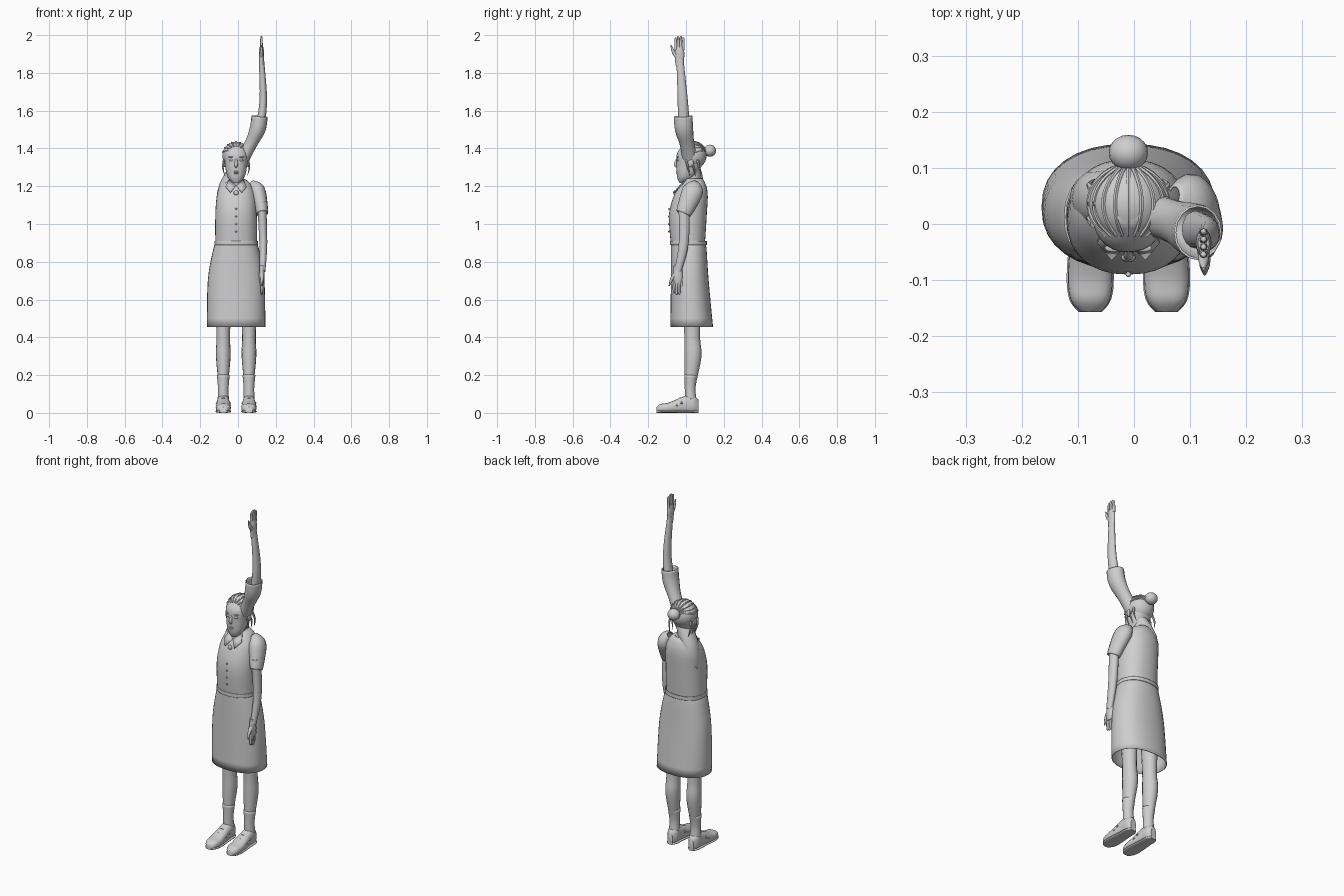
import bpy, bmesh, math
from mathutils import Vector

cube = bpy.data.objects.get("Cube")
if cube:
    bpy.data.objects.remove(cube, do_unlink=True)

grey = bpy.data.materials.new("plain grey")
grey.use_nodes = True
grey.diffuse_color = (.62, .62, .62, 1)
grey.node_tree.nodes["Principled BSDF"].inputs["Base Color"].default_value = grey.diffuse_color

MID = -.01  # middle of the body
X_AXIS, Y_AXIS, Z_AXIS = Vector((1, 0, 0)), Vector((0, 1, 0)), Vector((0, 0, 1))
SIDES = ((-1, "right"), (1, "left"))


def finish(name, bm, thickness=0):
    """Turn a bmesh into a smooth object with sharp creases, thickened if asked."""
    bmesh.ops.recalc_face_normals(bm, faces=bm.faces)
    mesh = bpy.data.meshes.new(name)
    bm.to_mesh(mesh)
    bm.free()
    mesh.materials.append(grey)
    for polygon in mesh.polygons:
        polygon.use_smooth = True
    mesh.set_sharp_from_angle(angle=math.radians(45))
    part = bpy.data.objects.new(name, mesh)
    bpy.context.collection.objects.link(part)
    if thickness:
        part.modifiers.new("thickness", "SOLIDIFY").thickness = thickness
    return part


def smooth(keys, steps=4):
    """Pass a soft curve through a few key rows of any length."""
    keys = [Vector(key) for key in keys]
    keys = [keys[0]] + keys + [keys[-1]]
    rows = []
    for before, start, end, after in zip(keys, keys[1:], keys[2:], keys[3:]):
        for step in range(steps):
            t = step / steps
            bend = (before * 2 - start * 5 + end * 4 - after) * t + (start * 3 - before - end * 3 + after) * t * t
            rows.append(start + (end - before + bend) * t / 2)
    return rows + [keys[-1]]


def oval(centre, u, v, sides, power=2):
    """Points of a superellipse around a centre, spanned by u and v."""
    def bulge(value):
        return math.copysign(abs(value) ** (2 / power), value)
    turns = [math.tau * i / sides for i in range(sides)]
    return [centre + u * bulge(math.cos(turn)) + v * bulge(math.sin(turn)) for turn in turns]


def skin(name, loops, hollow=False):
    """Bridge loops of points, then cap the ends or leave them open."""
    bm = bmesh.new()
    rows = [[bm.verts.new(point) for point in loop] for loop in loops]
    for low, high in zip(rows, rows[1:]):
        for i in range(len(low)):
            bm.faces.new((low[i - 1], low[i], high[i], high[i - 1]))
    if not hollow:
        bm.faces.new(rows[0])
        bm.faces.new(rows[-1])
    return finish(name, bm, .004 if hollow else 0)


def body(name, keys, hollow=False):
    """Level rings on the body's middle: height, front, back, half width."""
    loops = []
    for height, front, back, half in smooth(keys):
        centre = Vector((MID, (front + back) / 2, height))
        loops.append(oval(centre, X_AXIS * half, Y_AXIS * (back - front) / 2, 32, 2.25))
    return skin(name, loops, hollow)


def tube(name, keys, wide=1, sides=16, hollow=False):
    """Round limb along a path of x, y, z, radius; wide stretches it front to back."""
    rows = smooth(keys)
    points = [row.xyz for row in rows]
    run = points[-1] - points[0]
    side = Y_AXIS if abs(run.x) > abs(run.z) else X_AXIS
    loops = []
    for i, (point, row) in enumerate(zip(points, rows)):
        ahead = points[min(i + 1, len(points) - 1)] - points[max(i - 1, 0)]
        u = ahead.cross(side).normalized()
        v = ahead.cross(u).normalized()
        loops.append(oval(point, u * row.w * wide, v * row.w, sides))
    return skin(name, loops, hollow)


def ball(name, centre, radii, segments=16):
    bm = bmesh.new()
    bmesh.ops.create_uvsphere(bm, u_segments=segments, v_segments=segments // 2, radius=1)
    bmesh.ops.scale(bm, vec=radii, verts=bm.verts)
    bmesh.ops.translate(bm, vec=centre, verts=bm.verts)
    return finish(name, bm)


# Skirt with an open hem, waistband and blouse
body("skirt", [(.455, -.083, .143, .155), (.7, -.08, .12, .15),
               (.85, -.08, .11, .125), (.9, -.08, .105, .11)], hollow=True)
body("waistband", [(.89, -.085, .11, .115), (.91, -.085, .11, .115)], hollow=True)
body("blouse", [(.89, -.08, .1, .11), (1.05, -.09, .11, .11), (1.16, -.06, .115, .1),
                (1.22, -.02, .1, .07), (1.24, 0, .08, .04)])

# Neck, collar and buttons
tube("neck", [(MID, .03, 1.2, .035), (MID, .03, 1.3, .035)], wide=1.25)
body("collar_band", [(1.2, -.03, .1, .06), (1.24, -.015, .09, .042)], hollow=True)
for side, word in SIDES:
    bm = bmesh.new()
    corners = ((0, -.03, 1.2), (.03, -.06, 1.165), (.055, -.03, 1.195), (.04, 0, 1.23))
    bm.faces.new([bm.verts.new((MID + side * x, y, z)) for x, y, z in corners])
    finish(word + "_collar_flap", bm, .006)
ball("collar_bow", (MID, -.06, 1.165), (.013, .008, .013))
for i in range(4):
    ball("blouse_button", (MID, -.09, 1.08 - i * .04), Vector((1, 1, 1)) * .005, 8)

# Head, hair and bun
body("head", [(1.217, -.035, -.01, .015), (1.25, -.047, .045, .045), (1.32, -.05, .09, .06),
              (1.38, -.045, .1, .063), (1.43, 0, .06, .025)])
CROWN, HAIR = Vector((MID, .036, 1.363)), .073
ball("hair_cap", CROWN, Vector((1, 1, 1)) * HAIR, 28)
ball("hair_bun", (MID, .127, 1.388), (.035, .032, .032), 20)

# Combed strands sweep from the hairline back to the bun
for lane in range(-4, 5):
    keys = []
    for step in range(7):
        pitch = math.radians(step * 21 - 50)
        swing = math.radians(lane * 19) * math.cos(pitch * .85)
        reach = Vector((math.cos(pitch) * math.sin(swing), math.sin(pitch), math.cos(pitch) * math.cos(swing)))
        keys.append((*(CROWN + reach * HAIR), .004))
    tube("hair_strand", keys, sides=6)

# Face, ears and loose hair
tube("nose", [(MID, -.045, 1.35, .004), (MID, -.056, 1.315, .009), (MID, -.045, 1.3, .005)])
for word, height in (("upper", 1.277), ("lower", 1.269)):
    ball(word + "_lip", (MID, -.045, height), (.016, .007, .005))
for side, word in SIDES:
    x = MID + side * .026
    ball(word + "_eye", (x, -.043, 1.338), (.012, .007, .006))
    ball(word + "_eyebrow", (x, -.043, 1.355), (.016, .007, .003))
    ball(word + "_ear", (MID + side * .063, .025, 1.325), (.009, .016, .024))
    for i in range(3):
        y = i * .03
        tube(word + "_loose_hair", [(MID + side * .062, y, 1.34, .007), (MID + side * .07, y + .01, 1.3, .005),
                                    (MID + side * .06, y + .02, 1.255, .001)], sides=6)

# Legs, socks and shoes
for side, word in SIDES:
    x = MID + side * .068
    tube(word + "_leg", [(x, .025, .06, .027), (x, .022, .14, .025), (x, .037, .3, .039),
                         (x, .033, .4, .036), (x, .03, .6, .042)], wide=1.15)
    tube(word + "_sock", [(x, .025, .07, .03), (x, .022, .13, .028), (x, .026, .2, .034)], hollow=True)
    upper, sole = [], []
    for y, half, height in smooth([(-.157, .018, .03), (-.135, .035, .047), (-.09, .04, .055),
                                   (0, .033, .092), (.04, .031, .092), (.065, .016, .07)]):
        for loops, tall, extra in ((upper, height, 0), (sole, .015, .002)):
            centre = Vector((x, y, tall / 2))
            loops.append(oval(centre, X_AXIS * (half + extra), Z_AXIS * tall / 2, 20, 2.6))
    skin(word + "_shoe", upper)
    skin(word + "_sole", sole)
    for y, top in ((-.06, .063), (-.035, .076)):
        tube(word + "_shoe_strap", [(x + i * .018, y + abs(i) * .006, top - i * i * .007, .006)
                                    for i in range(-2, 3)], sides=6)


def hand(word, wrist, up):
    """Flat palm, four fingers and a thumb towards the front."""
    def along(forward, reach, radius):
        return (wrist.x, wrist.y - forward, wrist.z + up * reach, radius)
    tube(word + "_palm", [along(0, -.02, .012), along(0, .045, .014), along(0, .078, .01)], wide=1.8)
    for i in range(4):
        spread = .019 - i * .0125
        length = .138 - abs(i - 1.5) * .007
        tube(word + "_finger", [along(spread, .06, .008), along(spread * 1.1, length - .01, .006),
                                along(spread * 1.1, length, .002)], sides=8)
    tube(word + "_thumb", [along(.01, .02, .011), along(.032, .05, .009), along(.046, .088, .003)], sides=8)


# Left arm hanging at the side
tube("left_sleeve", [(.07, .05, 1.22, .015), (.1, .038, 1.18, .042), (.12, .005, 1.1, .037),
                     (.128, -.014, 1.055, .031)], wide=1.3, hollow=True)
tube("left_arm", [(.125, -.01, 1.12, .024), (.134, -.012, .9, .021), (.13, -.043, .75, .015)], wide=1.25)
hand("left", Vector((.126, -.043, .76)), -1)

# Right arm raised across the head, in an open sleeve
tube("right_sleeve", [(-.08, .038, 1.07, .035), (-.055, .045, 1.2, .045), (.055, .01, 1.4, .033),
                      (.103, -.01, 1.5, .042), (.114, -.015, 1.57, .043)], wide=1.15, hollow=True)
tube("right_arm", [(.11, -.01, 1.48, .025), (.134, -.017, 1.65, .02), (.124, -.032, 1.87, .014)], wide=1.35)
hand("right", Vector((.124, -.034, 1.86)), 1)
